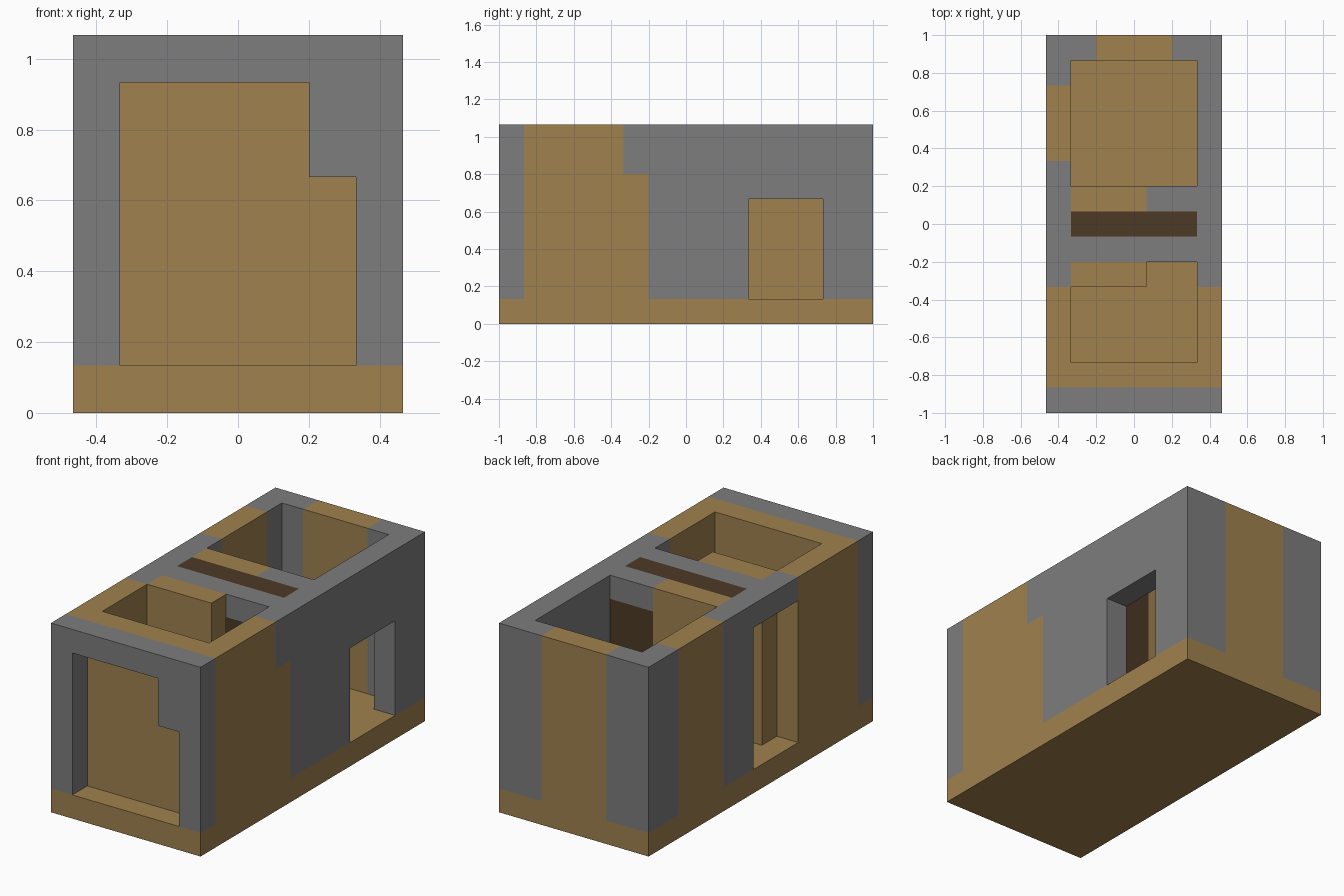
import bpy

cube = bpy.data.objects.get("Cube")
if cube:
    bpy.data.objects.remove(cube, do_unlink=True)

UNIT = 1 / 15  # half a building block
TOP, FLOOR, LINTEL = 16, 2, 14


def material(name, rgb):
    mat = bpy.data.materials.new(name)
    mat.use_nodes = True
    color = (*rgb, 1)
    mat.diffuse_color = color
    mat.node_tree.nodes["Principled BSDF"].inputs["Base Color"].default_value = color
    return mat


stone = material("grey stone", (0.205, 0.205, 0.205))
planks = material("light planks", (0.35, 0.22, 0.076))
dark = material("dark wood", (0.073, 0.042, 0.019))


def block(name, mat, x, y, z=(FLOOR, TOP)):
    """Axis-aligned block given by its ranges in units."""
    bpy.ops.mesh.primitive_cube_add(size=1)
    obj = bpy.context.object
    obj.name = obj.data.name = name
    for vert in obj.data.vertices:
        for axis, span in enumerate((x, y, z)):
            vert.co[axis] = span[vert.co[axis] > 0] * UNIT
    obj.data.materials.append(mat)
    return obj


OUTER_L, OUTER_R, INSIDE = (-7, -5), (5, 7), (-5, 5)

# Floor slab
block("floor", planks, (-7, 7), (-15, 15), (0, FLOOR))

# Parts repeated on both sides
for side, x in (("right", OUTER_L), ("left", OUTER_R)):
    block(side + "_front_post", stone, x, (-15, -13))
    block(side + "_front_room_wall", planks, x, (-13, -5))
    block(side + "_back_corner", stone, x, (11, 15))

# Front recess with stepped frame
block("front_lintel", stone, INSIDE, (-15, -13), (LINTEL, TOP))
block("front_step", stone, (3, 5), (-15, -13), (10, LINTEL))
block("front_room_wall", planks, INSIDE, (-13, -11))

# Wall with the window opening
block("left_wall_patch", planks, OUTER_R, (-5, -3), (FLOOR, 12))
block("left_wall_patch_top", stone, OUTER_R, (-5, -3), (12, TOP))
block("left_middle_wall", stone, OUTER_R, (-3, 5))
block("left_window_lintel", stone, OUTER_R, (5, 11), (10, TOP))

# Wall with the tall side doorway
block("side_door_lintel", stone, OUTER_L, (-5, 1), (LINTEL, TOP))
block("right_middle_wall", stone, OUTER_L, (1, 5))
block("right_plank_panel", planks, OUTER_L, (5, 11))

# Back wall with central plank panel
for side, x in (("right", (-5, -3)), ("left", (3, 5))):
    block(side + "_back_wall", stone, x, (13, 15))
block("back_plank_panel", planks, (-3, 3), (13, 15))

# Partitions, passage and dark core between the rooms
block("front_room_partition", planks, (-5, 1), (-5, -3))
block("passage_roof", stone, INSIDE, (-3, -1), (LINTEL, TOP))
block("dark_core", dark, INSIDE, (-1, 1))
block("back_room_partition", planks, (-5, 1), (1, 3))
block("back_room_dark_door", dark, (1, 5), (1, 3), (FLOOR, LINTEL))
block("back_room_door_lintel", stone, (1, 5), (1, 3), (LINTEL, TOP))
